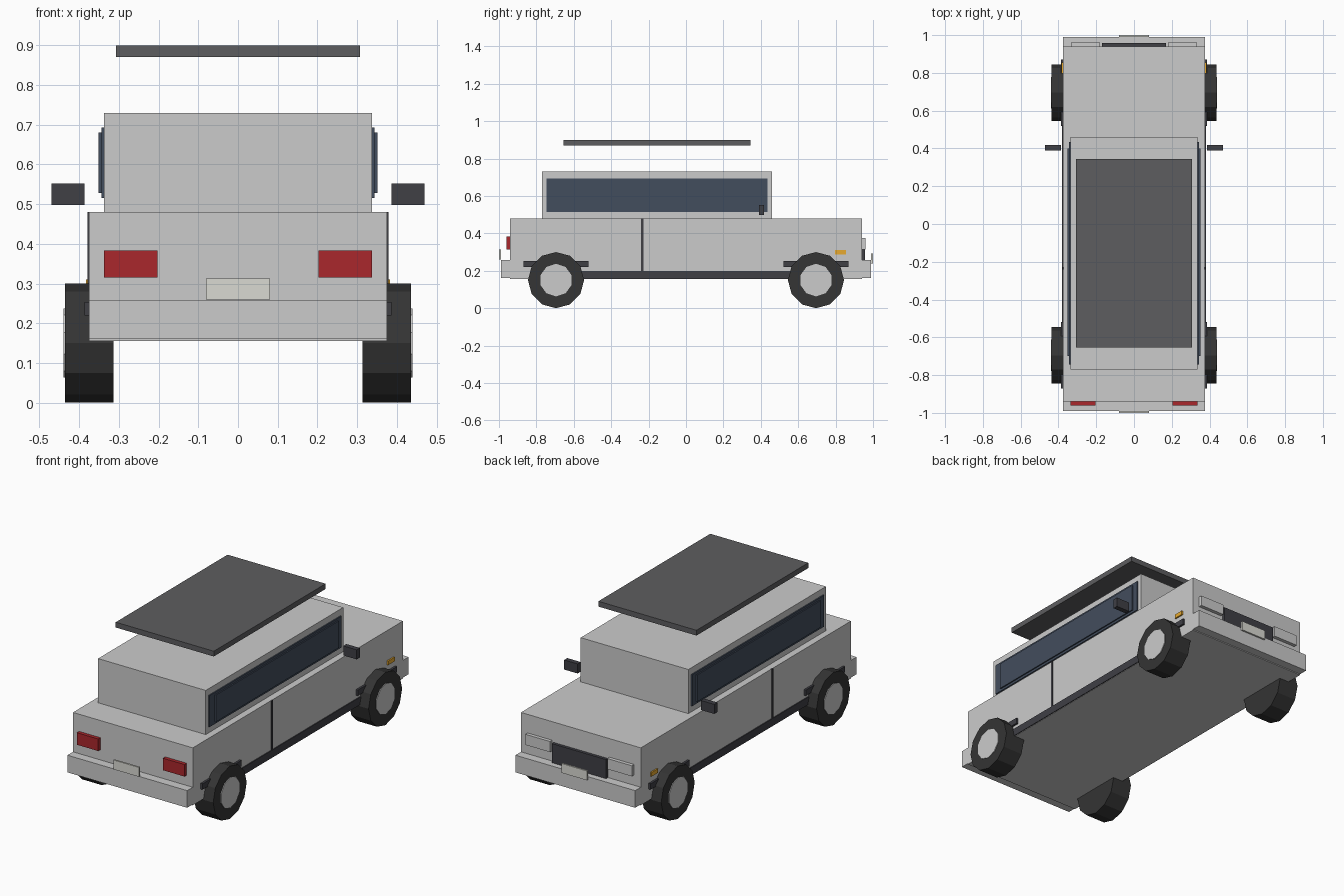
import bpy
import math

if "Cube" in bpy.data.objects:
    bpy.data.objects.remove(bpy.data.objects["Cube"])


def material(name, rgb):
    m = bpy.data.materials.new(name)
    m.diffuse_color = (*rgb, 1)
    m.use_nodes = True
    m.node_tree.nodes["Principled BSDF"].inputs["Base Color"].default_value = m.diffuse_color
    return m


black = material("rubber", (0.035, 0.035, 0.035))
trim = material("dark_trim", (0.05, 0.05, 0.06))
rack = material("dark_grey", (0.11, 0.11, 0.115))
glass = material("dark_glass", (0.055, 0.075, 0.11))
red = material("red", (0.4, 0.02, 0.025))
amber = material("amber", (0.8, 0.4, 0.03))
plate = material("plate", (0.7, 0.7, 0.65))
metal = material("hub_metal", (0.55, 0.55, 0.58))


def finish(name, mat):
    ob = bpy.context.object
    ob.name = name
    if mat:
        ob.data.materials.append(mat)
    return ob


def box(name, x, y, z, mat=None):
    """Box given by its (min, max) range on each axis."""
    bpy.ops.mesh.primitive_cube_add(size=1, location=[sum(r) / 2 for r in (x, y, z)])
    ob = finish(name, mat)
    ob.scale = [r[1] - r[0] for r in (x, y, z)]
    return ob


def pair(name, x, y, z, mat=None):
    """Box on the right and its mirror image on the left."""
    box(name + "_right", x, y, z, mat)
    box(name + "_left", (-x[1], -x[0]), y, z, mat)


def disc(name, x, y, z, radius, sides, mat):
    """Cylinder lying along x."""
    bpy.ops.mesh.primitive_cylinder_add(
        vertices=sides, radius=radius, depth=x[1] - x[0],
        location=(sum(x) / 2, y, z),
        rotation=(math.pi / 2, 0, math.pi / 2))
    finish(name, mat)


# Main shell, cabin and raised roof panel
box("body", (-0.375, 0.375), (-0.94, 0.94), (0.155, 0.48))
box("cabin", (-0.337, 0.337), (-0.77, 0.46), (0.48, 0.73))
box("roof_panel", (-0.307, 0.307), (-0.655, 0.345), (0.87, 0.90), rack)

# Bumpers and number plates
box("rear_bumper", (-0.375, 0.375), (-0.99, -0.94), (0.16, 0.257))
box("front_bumper", (-0.375, 0.375), (0.94, 0.99), (0.16, 0.257))
box("rear_plate", (-0.08, 0.08), (-1.0, -0.99), (0.26, 0.313), plate)
box("front_plate", (-0.08, 0.08), (0.99, 1.0), (0.24, 0.293), plate)

# Lights and grille
pair("tail_light", (0.203, 0.337), (-0.96, -0.94), (0.315, 0.383), red)
pair("headlight", (0.18, 0.333), (0.94, 0.96), (0.315, 0.375))
box("grille", (-0.17, 0.17), (0.94, 0.957), (0.25, 0.365), trim)
pair("side_marker", (0.37, 0.383), (0.797, 0.855), (0.287, 0.31), amber)

# Side windows: frame layer with a slightly raised pane
pair("window_frame", (0.335, 0.344), (-0.745, 0.435), (0.515, 0.693), glass)
pair("window_pane", (0.34, 0.351), (-0.70, 0.40), (0.528, 0.68), glass)

# Door seams, sills and mirrors
pair("door_seam", (0.37, 0.379), (-0.24, -0.228), (0.20, 0.48), trim)
pair("sill", (0.365, 0.38), (-0.6, 0.6), (0.157, 0.20), trim)
pair("wing_mirror", (0.386, 0.47), (0.39, 0.418), (0.498, 0.552), trim)

# Wheels with hubs and arch strips
for end, y in (("rear", -0.695), ("front", 0.695)):
    pair(end + "_arch", (0.365, 0.387), (y - 0.175, y + 0.175), (0.22, 0.253), trim)
    for side, s in (("left", -1), ("right", 1)):
        disc(f"{end}_{side}_tyre", sorted((s * 0.314, s * 0.436)), y, 0.15, 0.15, 12, black)
        disc(f"{end}_{side}_hub", sorted((s * 0.42, s * 0.44)), y, 0.15, 0.087, 10, metal)
